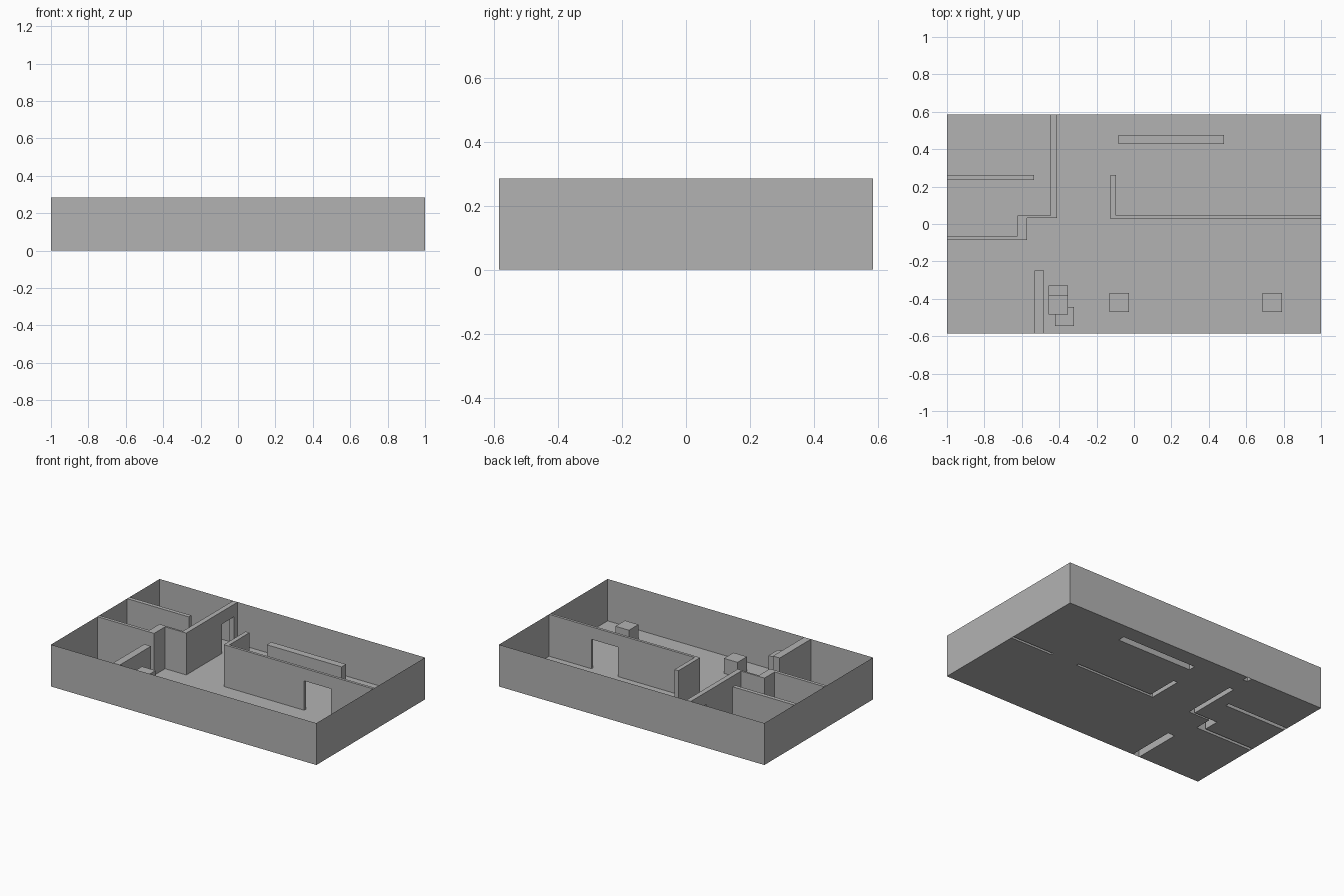
import bpy
import bmesh

old = bpy.data.objects.get("Cube")
if old:
    bpy.data.objects.remove(old)

HX, HY = 1.0, 0.585          # half size of the floor plan
TOP, DOOR = 0.285, 0.2       # wall height, door head height
CRATE = 0.102

grey = bpy.data.materials.new("plain grey")
grey.use_nodes = True
colour = (0.45, 0.45, 0.45, 1)
grey.diffuse_color = colour
grey.node_tree.nodes["Principled BSDF"].inputs["Base Color"].default_value = colour


def finish(name, bm):
    bmesh.ops.recalc_face_normals(bm, faces=bm.faces)
    mesh = bpy.data.meshes.new(name)
    bm.to_mesh(mesh)
    bm.free()
    mesh.materials.append(grey)
    obj = bpy.data.objects.new(name, mesh)
    bpy.context.collection.objects.link(obj)


def on_shell(a, b):
    """True when a side lies flat against the outer wall."""
    return any(abs(abs(a[i]) - lim) < 1e-4 and abs(a[i] - b[i]) < 1e-4
               for i, lim in enumerate((HX, HY)))


def prism(name, outline, top, base=0.0, bottom=False, skip=()):
    """Extruded outline with a cap; some sides can be left open."""
    bm = bmesh.new()
    low = [bm.verts.new((x, y, base)) for x, y in outline]
    high = [bm.verts.new((x, y, top)) for x, y in outline]
    bm.faces.new(high)
    if bottom:
        bm.faces.new(low)
    n = len(outline)
    for i in range(n):
        j = (i + 1) % n
        if i not in skip and not on_shell(outline[i], outline[j]):
            bm.faces.new((low[i], low[j], high[j], high[i]))
    finish(name, bm)


def rect(x0, x1, y0, y1):
    return [(x0, y0), (x1, y0), (x1, y1), (x0, y1)]


def inside(x, y, poly):
    hit = False
    for (ax, ay), (bx, by) in zip(poly, poly[1:] + poly[:1]):
        if (ay > y) != (by > y) and x < ax + (y - ay) * (bx - ax) / (by - ay):
            hit = not hit
    return hit


# Hollow walls, open underneath through the floor
DX0, DX1 = 0.48, 0.68        # door in the long divider
DY0, DY1 = 0.415, 0.545      # door in the cross wall
walls = {
    "divider_wall": [(-.126, .027), (DX0, .027), (DX0, .045),
                     (-.096, .045), (-.096, .262), (-.126, .262)],
    "divider_wall_end": rect(DX1, HX, .027, .045),
    "stepped_wall": [(-HX, -.086), (-.572, -.086), (-.572, .032), (-.412, .032),
                     (-.412, DY0), (-.446, DY0), (-.446, .045), (-.623, .045),
                     (-.623, -.064), (-HX, -.064)],
    "stepped_wall_end": rect(-.446, -.412, DY1, HY),
    "room_wall": rect(-HX, -.535, .235, .262),
    "front_partition": rect(-.532, -.481, -HY, -.249),
}
for name, outline in walls.items():
    prism(name, outline, TOP)

counter = rect(-.083, .481, .428, .476)
prism("counter", counter, TOP / 2)

# Lintels over the two doorways
prism("divider_lintel", rect(DX0, DX1, .027, .045), TOP, DOOR, True, (1, 3))
prism("cross_wall_lintel", rect(-.446, -.412, DY0, DY1), TOP, DOOR, True, (0, 2))

# Crates: two single, and a small pile of three
for name, x, y, level in (("crate_middle", -.13, -.471, 0), ("crate_far", .688, -.471, 0),
                          ("pile_crate_back", -.456, -.431, 0),
                          ("pile_crate_front", -.422, -.545, 0),
                          ("pile_crate_top", -.456, -.484, 1)):
    prism(name, rect(x, x + CRATE, y, y + CRATE),
          CRATE * (level + 1), CRATE * level, level > 0)

# Floor sheet, cut open below each hollow part
holes = list(walls.values()) + [counter]
bm = bmesh.new()
bm.faces.new([bm.verts.new((x, y, 0)) for x, y in rect(-HX, HX, -HY, HY)])
for axis, normal in enumerate(((1, 0, 0), (0, 1, 0))):
    for c in sorted({p[axis] for h in holes for p in h}):
        if abs(c) < (HX, HY)[axis]:
            bmesh.ops.bisect_plane(bm, geom=bm.verts[:] + bm.edges[:] + bm.faces[:],
                                   plane_co=[c * k for k in normal], plane_no=normal)
cut = []
for f in bm.faces:
    mid = f.calc_center_median()
    if any(inside(mid.x, mid.y, h) for h in holes):
        cut.append(f)
bmesh.ops.delete(bm, geom=cut, context='FACES')
finish("floor", bm)

# Thin outer wall
bm = bmesh.new()
corners = rect(-HX, HX, -HY, HY)
low = [bm.verts.new((x, y, 0)) for x, y in corners]
high = [bm.verts.new((x, y, TOP)) for x, y in corners]
for i in range(4):
    j = (i + 1) % 4
    bm.faces.new((low[i], low[j], high[j], high[i]))
finish("outer_wall", bm)
